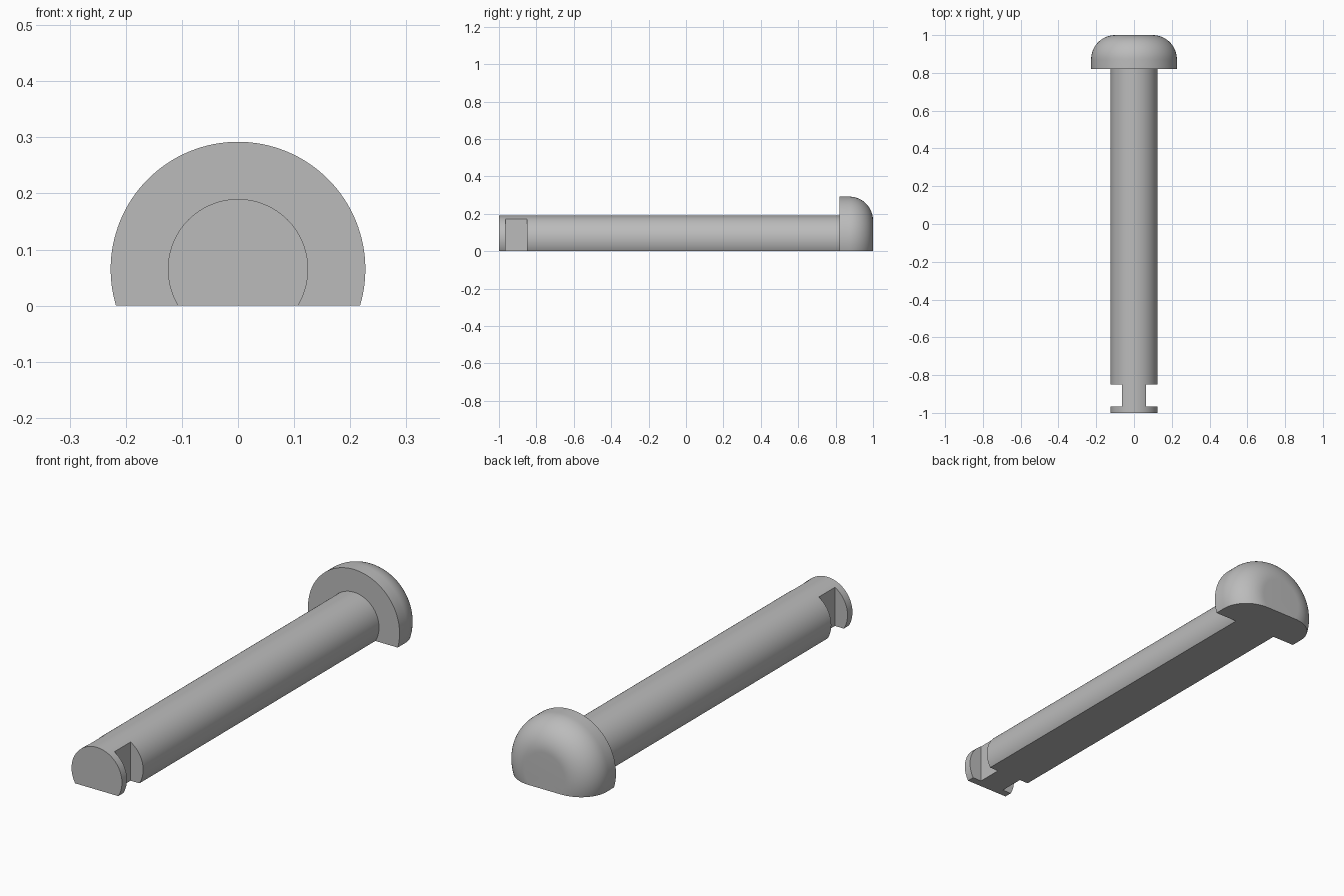
import bpy
import bmesh
from math import sin, cos, pi, radians
from mathutils import Vector, Matrix

default = bpy.data.objects.get("Cube")
if default:
    bpy.data.objects.remove(default, do_unlink=True)

AXIS_Z = 0.065      # height of the pin's axis above its flat underside
SHAFT_R = 0.125
HEAD_R = 0.227
HEAD_Y = 0.82       # underside of the head
FILLET = 0.128      # rounding of the head's crown
NOTCH = (-0.965, -0.85)
SEGMENTS = 128

metal = bpy.data.materials.new("grey_metal")
metal.use_nodes = True
grey = (0.5, 0.5, 0.5, 1)
metal.diffuse_color = grey
metal.node_tree.nodes["Principled BSDF"].inputs["Base Color"].default_value = grey


def make_object(name, bm):
    bmesh.ops.recalc_face_normals(bm, faces=bm.faces)
    mesh = bpy.data.meshes.new(name)
    bm.to_mesh(mesh)
    bm.free()
    obj = bpy.data.objects.new(name, mesh)
    obj.data.materials.append(metal)
    bpy.context.collection.objects.link(obj)
    return obj


# Pin profile as (radius, y): shaft, head underside, rounded crown
profile = [(0, -1), (SHAFT_R, -1), (SHAFT_R, HEAD_Y), (HEAD_R, HEAD_Y)]
steps = 20
for i in range(steps + 1):
    a = pi / 2 * i / steps
    profile.append((HEAD_R - FILLET + FILLET * cos(a), 1 - FILLET + FILLET * sin(a)))
profile.append((0, 1))

# Revolve the profile around the lengthwise axis
bm = bmesh.new()
verts = [bm.verts.new((r, y, AXIS_Z)) for r, y in profile]
edges = [bm.edges.new(pair) for pair in zip(verts, verts[1:])]
bmesh.ops.spin(bm, geom=verts + edges, cent=(0, 0, AXIS_Z), axis=(0, 1, 0),
               angle=2 * pi, steps=SEGMENTS, use_duplicate=False)
bmesh.ops.remove_doubles(bm, verts=bm.verts, dist=1e-5)

# Slice off the underside and close it with one flat face
cut = bmesh.ops.bisect_plane(bm, geom=bm.verts[:] + bm.edges[:] + bm.faces[:],
                             plane_co=(0, 0, 0), plane_no=(0, 0, 1), clear_inner=True)
rim = [e for e in cut["geom_cut"] if isinstance(e, bmesh.types.BMEdge)]
bmesh.ops.holes_fill(bm, edges=rim, sides=0)
pin = make_object("flat_sided_pin", bm)

# Side notches near the tip
bm = bmesh.new()
for side in (-1, 1):
    centre = Vector((side * (SHAFT_R / 2 + 0.1), sum(NOTCH) / 2, AXIS_Z))
    size = Matrix.Diagonal((0.2, NOTCH[1] - NOTCH[0], 0.5, 1))
    bmesh.ops.create_cube(bm, size=1, matrix=Matrix.Translation(centre) @ size)
cutter = make_object("notch_cutter", bm)
cutter.hide_render = True

bpy.ops.object.select_all(action="DESELECT")
pin.select_set(True)
bpy.context.view_layer.objects.active = pin
mod = pin.modifiers.new("notches", "BOOLEAN")
mod.operation = "DIFFERENCE"
mod.solver = "EXACT"
mod.object = cutter
bpy.ops.object.modifier_apply(modifier=mod.name)
bpy.data.objects.remove(cutter, do_unlink=True)

bpy.ops.object.shade_smooth_by_angle(angle=radians(30))
